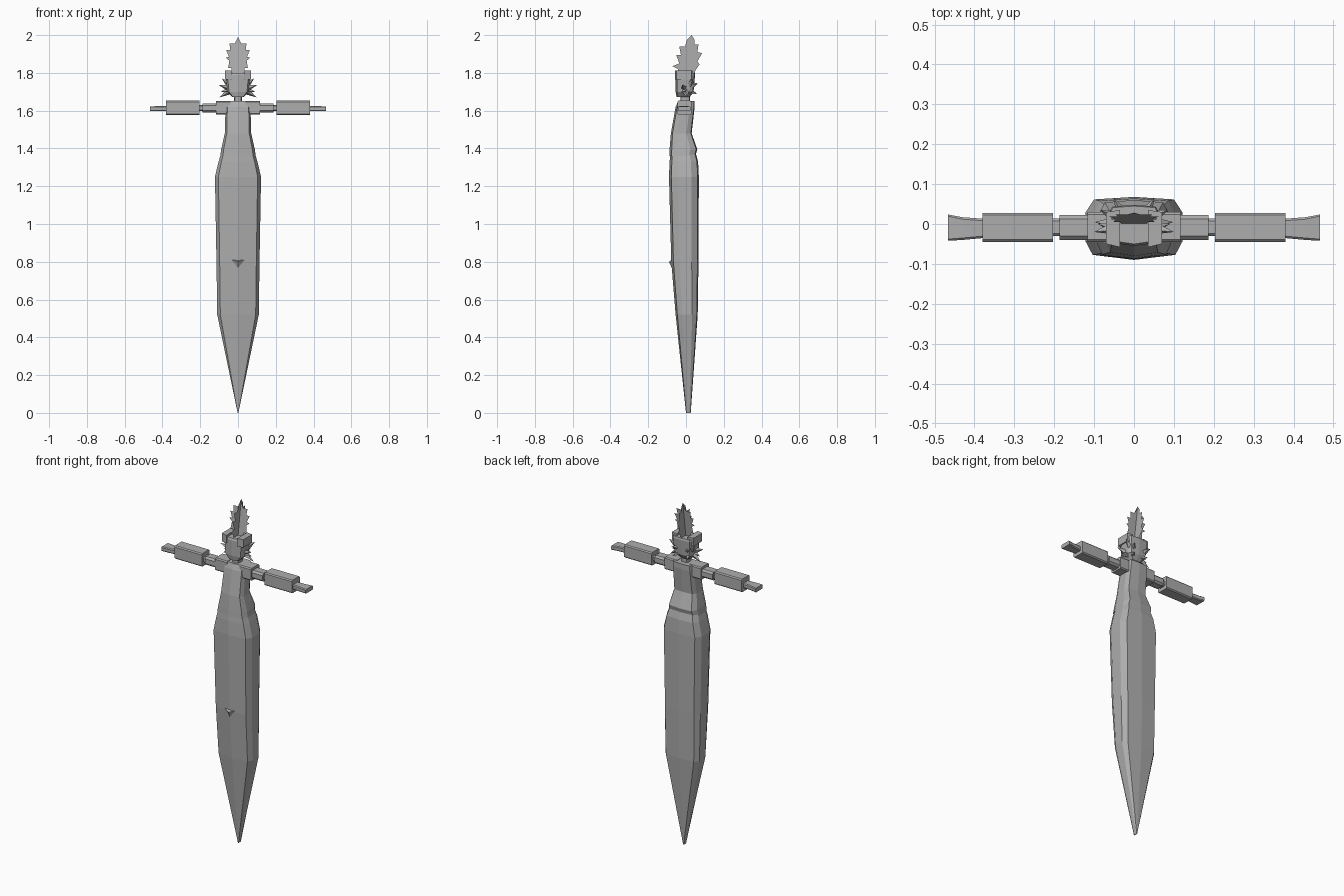
import bpy, bmesh
from mathutils import Vector

if "Cube" in bpy.data.objects:
    bpy.data.objects.remove(bpy.data.objects["Cube"])

grey = bpy.data.materials.new("plain grey")
grey.diffuse_color = (0.42, 0.42, 0.42, 1)
grey.use_nodes = True
grey.node_tree.nodes["Principled BSDF"].inputs["Base Color"].default_value = grey.diffuse_color


def make(name, verts, faces, fix=True):
    me = bpy.data.meshes.new(name)
    me.from_pydata([tuple(v) for v in verts], [], faces)
    if fix:
        bm = bmesh.new()
        bm.from_mesh(me)
        bmesh.ops.remove_doubles(bm, verts=bm.verts, dist=0.0004)
        bmesh.ops.recalc_face_normals(bm, faces=bm.faces)
        bm.to_mesh(me)
        bm.free()
    me.materials.append(grey)
    ob = bpy.data.objects.new(name, me)
    bpy.context.collection.objects.link(ob)
    return ob


def bridge(name, rings):
    n = len(rings[0])
    verts = [v for r in rings for v in r]
    faces = [(i * n + j, i * n + (j + 1) % n, (i + 1) * n + (j + 1) % n, (i + 1) * n + j)
             for i in range(len(rings) - 1) for j in range(n)]
    faces += [tuple(range(n)), tuple(range((len(rings) - 1) * n, len(rings) * n))]
    return make(name, verts, faces)


def ring(z, w, f, b):
    # ten-sided section: half-width w, front depth f, back depth b
    d = b - f
    half = [(0, f), (.85 * w, f + .08 * d), (w, f + .3 * d),
            (w, f + .75 * d), (.82 * w, b - .04 * d), (0, b)]
    pts = half + [(-x, y) for x, y in half[-2:0:-1]]
    return [(x, y, z) for x, y in pts]


def arm_part(name, sections):
    # sections along the arm: x, y0, y1, z0, z1, chamfer; built on both sides
    for s, side in ((-1, "left"), (1, "right")):
        rings = []
        for x, y0, y1, z0, z1, c in sections:
            rings.append([(s * x, y, z) for y, z in (
                (y0 + c, z0), (y1 - c, z0), (y1, z0 + c), (y1, z1 - c),
                (y1 - c, z1), (y0 + c, z1), (y0, z1 - c), (y0, z0 + c))])
        bridge(side + "_" + name, rings)


# long tapered lower body
bridge("lower_body", [ring(0, .002, 0, .025), ring(.52, .11, -.055, .062),
                      ring(.80, .114, -.078, .066), ring(1.25, .122, -.09, .068),
                      ring(1.33, .103, -.087, .064), ring(1.40, .082, -.08, .045)])

# jacket with flared hem at the back
bridge("jacket", [ring(1.36, .094, -.0885, .05), ring(1.395, .089, -.087, .06),
                  ring(1.48, .070, -.08, .03), ring(1.62, .066, -.055, .046),
                  ring(1.65, .064, -.042, .046)])

# small pointed bump on the front
make("front_bump", [(-.036, -.074, .81), (.036, -.074, .81), (0, -.07, .755), (0, -.09, .80)],
     [(0, 1, 3), (1, 2, 3), (2, 0, 3), (0, 2, 1)])

# arms
arm_part("shoulder", [(.04, -.045, .03, 1.58, 1.652, .006), (.117, -.045, .03, 1.58, 1.652, .006)])
arm_part("upper_arm", [(.11, -.04, .022, 1.59, 1.638, .01), (.187, -.04, .022, 1.59, 1.638, .01)])
arm_part("elbow", [(.18, -.03, .014, 1.597, 1.63, .006), (.21, -.03, .014, 1.597, 1.63, .006)])
arm_part("sleeve", [(.203, -.045, .028, 1.577, 1.653, .006), (.38, -.045, .028, 1.577, 1.653, .006)])
arm_part("hand", [(.375, -.035, .013, 1.597, 1.625, .005), (.43, -.04, .017, 1.597, 1.624, .005),
                  (.467, -.042, .024, 1.598, 1.622, .004)])

# neck and head
bridge("neck", [ring(1.63, .02, -.03, .02), ring(1.69, .02, -.03, .02)])
bridge("head", [ring(1.672, .03, -.05, .02), ring(1.70, .056, -.055, .04),
                ring(1.79, .066, -.055, .048), ring(1.80, .064, -.05, .045)])

# hair blocks and brow at the top of the head
for s, side in ((-1, "left"), (1, "right")):
    bridge(side + "_hair_block", [[(s * x, y, z) for x, y in
           ((.035, -.058), (.07, -.05), (.07, .03), (.035, .035))] for z in (1.765, 1.812)])


def spike(name, base, tip, r):
    base, tip = Vector(base), Vector(tip)
    d = (tip - base).normalized()
    u = d.cross(Vector((0, 1, .3))).normalized()
    v = d.cross(u)
    make(name, [base + u * r, base + v * r, base - u * r, base - v * r, tip],
         [(0, 1, 4), (1, 2, 4), (2, 3, 4), (3, 0, 4), (0, 3, 2, 1)])


# hair spikes on the sides and back of the head
for s in (-1, 1):
    for x, y, z, tx, ty, tz in ((.05, -.01, 1.72, .10, -.02, 1.735),
                                (.05, .00, 1.70, .098, .005, 1.67),
                                (.045, -.01, 1.71, .09, .0, 1.70),
                                (.05, .02, 1.74, .085, .035, 1.77),
                                (.03, .025, 1.73, .05, .065, 1.745),
                                (.03, .02, 1.70, .045, .06, 1.69)):
        spike("hair_spike", (s * x, y, z), (s * tx, ty, tz), .017)

# leafy crest made of two crossed jagged sheets
edge = [(.032, 1.79), (.035, 1.825), (.052, 1.825), (.046, 1.865), (.065, 1.88),
        (.048, 1.885), (.062, 1.92), (.04, 1.915), (.045, 1.955), (.022, 1.945), (0, 1.99)]


def crest(name, left, right, centre, to_3d):
    # strips from the middle line out to each jagged edge
    verts, faces = [], []
    for side in (left, right):
        k = len(verts)
        for u, z in side:
            verts += [to_3d(centre(z), z), to_3d(u, z)]
        faces += [(k + 2 * i, k + 2 * i + 1, k + 2 * i + 3, k + 2 * i + 2)
                  for i in range(len(side) - 1)]
    make(name, verts, faces, False)


def lean(z):
    return .03 * (z - 1.79) / .21


crest("crest_wide", [(-x, z) for x, z in edge], edge, lambda z: 0,
      lambda u, z: (u, lean(z), z))
front = [(-.045, 1.79), (-.042, 1.82), (-.072, 1.835), (-.035, 1.85), (-.052, 1.895),
         (-.027, 1.895), (-.036, 1.94), (-.005, 1.94), (.005, 1.975), (.03, 2)]
back = [(.045, 1.79), (.05, 1.815), (.072, 1.845), (.06, 1.86), (.085, 1.905),
        (.06, 1.91), (.066, 1.95), (.045, 1.95), (.045, 1.975), (.03, 2)]
crest("crest_long", front, back, lean, lambda u, z: (0, u, z))
